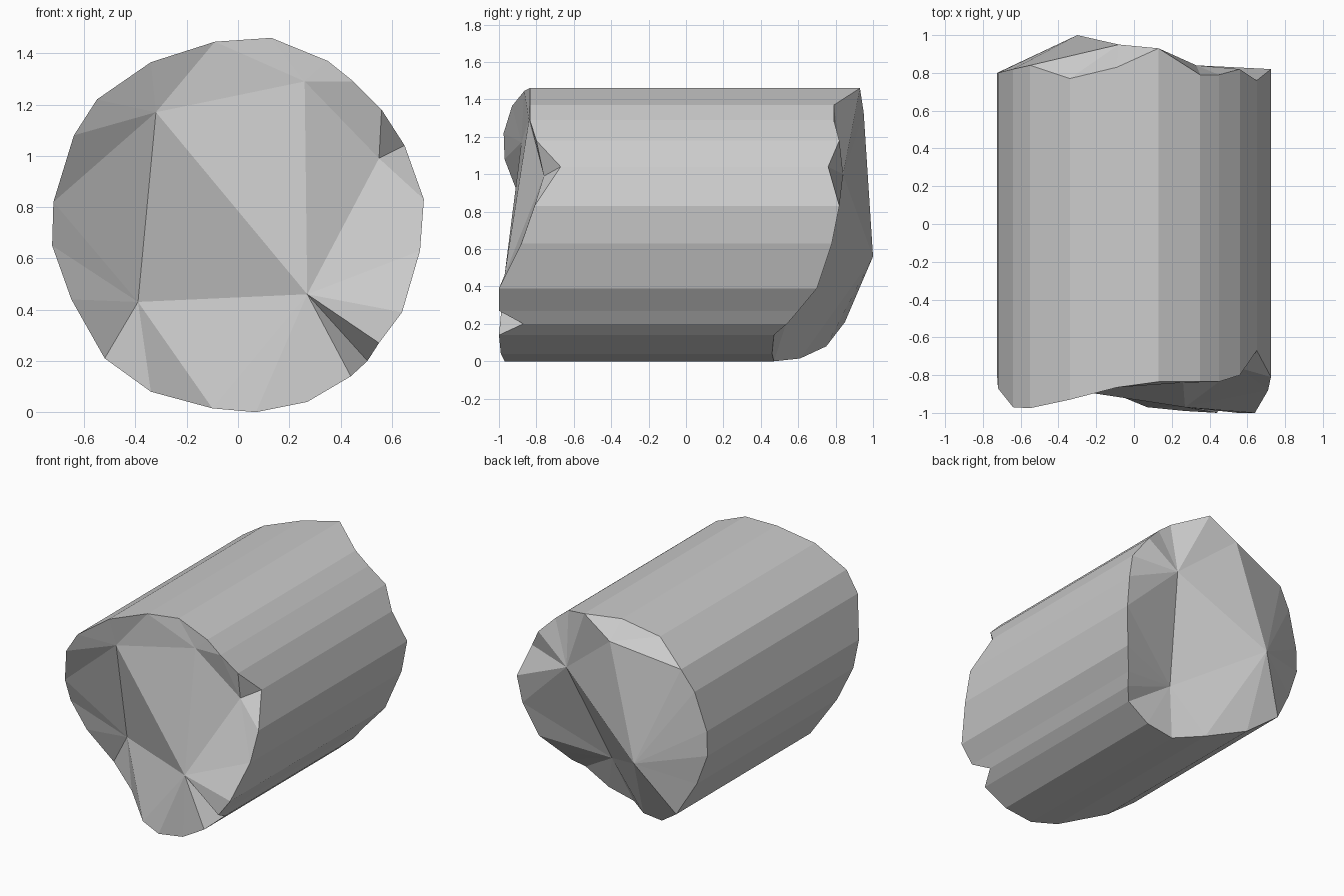
import bpy, bmesh
from mathutils import Vector
from mathutils.geometry import delaunay_2d_cdt

if "Cube" in bpy.data.objects:
    bpy.data.objects.remove(bpy.data.objects["Cube"])

# Rim of the drum, anticlockwise from the bottom: x, z, front y, back y
RIM = [
    (-.10, .015, -.90, .61), (.07, 0, -.97, .47), (.27, .04, -.99, .46), (.44, .14, -1, .47),
    (.505, .20, -.87, .54), (.55, .27, -1, .60), (.64, .39, -1, .70), (.71, .63, -.88, .78),
    (.725, .83, -.81, .82), (.65, 1.04, -.67, .76), (.56, 1.18, -.80, .82), (.45, 1.29, -.835, .79),
    (.35, 1.37, -.835, .79), (.13, 1.46, -.835, .93), (-.09, 1.445, -.865, .83), (-.34, 1.365, -.93, .77),
    (-.55, 1.22, -.975, .84), (-.64, 1.08, -.97, .82), (-.72, .82, -.87, .80), (-.725, .65, -.80, .80),
    (-.65, .44, -.73, .81), (-.52, .21, -.62, .85), (-.34, .08, -.68, .75),
]
# Peaks and hollows inside the broken ends: x, y, z, and the ridges joining them
FRONT = [(-.32, -.88, 1.17), (.27, -.97, .46), (-.39, -.66, .43), (.26, -.84, 1.29), (.55, -.76, .99)]
FRONT_RIDGES = [(0, 1), (0, 2), (1, 2), (0, 3), (1, 3), (1, 4), (3, 4)]
BACK = [(.33, .84, 1.0), (.17, .57, .31), (-.08, .95, 1.33), (-.30, 1.0, .56)]
BACK_RIDGES = [(0, 1), (0, 2), (0, 3), (1, 3), (2, 3)]

bm = bmesh.new()
n = len(RIM)
front_rim = [bm.verts.new((x, yf, z)) for x, z, yf, yb in RIM]
back_rim = [bm.verts.new((x, yb, z)) for x, z, yf, yb in RIM]

# Faceted side wall
for i in range(n):
    j = (i + 1) % n
    bm.faces.new((front_rim[i], front_rim[j], back_rim[j], back_rim[i]))


def broken_end(rim, points, ridges):
    """Fill one end with facets running through its inner points."""
    verts = rim + [bm.verts.new(p) for p in points]
    flat = [Vector((v.co.x, v.co.z)) for v in verts]
    edges = [(n + a, n + b) for a, b in ridges]
    _, _, faces, origin, _, _ = delaunay_2d_cdt(flat, edges, [list(range(n))], 1, 1e-5)
    for f in faces:
        bm.faces.new([verts[origin[k][0]] for k in f])


broken_end(front_rim, FRONT, FRONT_RIDGES)
broken_end(back_rim, BACK, BACK_RIDGES)
bmesh.ops.recalc_face_normals(bm, faces=bm.faces)

mesh = bpy.data.meshes.new("broken_column_drum")
bm.to_mesh(mesh)
bm.free()
drum = bpy.data.objects.new("broken_column_drum", mesh)
bpy.context.collection.objects.link(drum)
